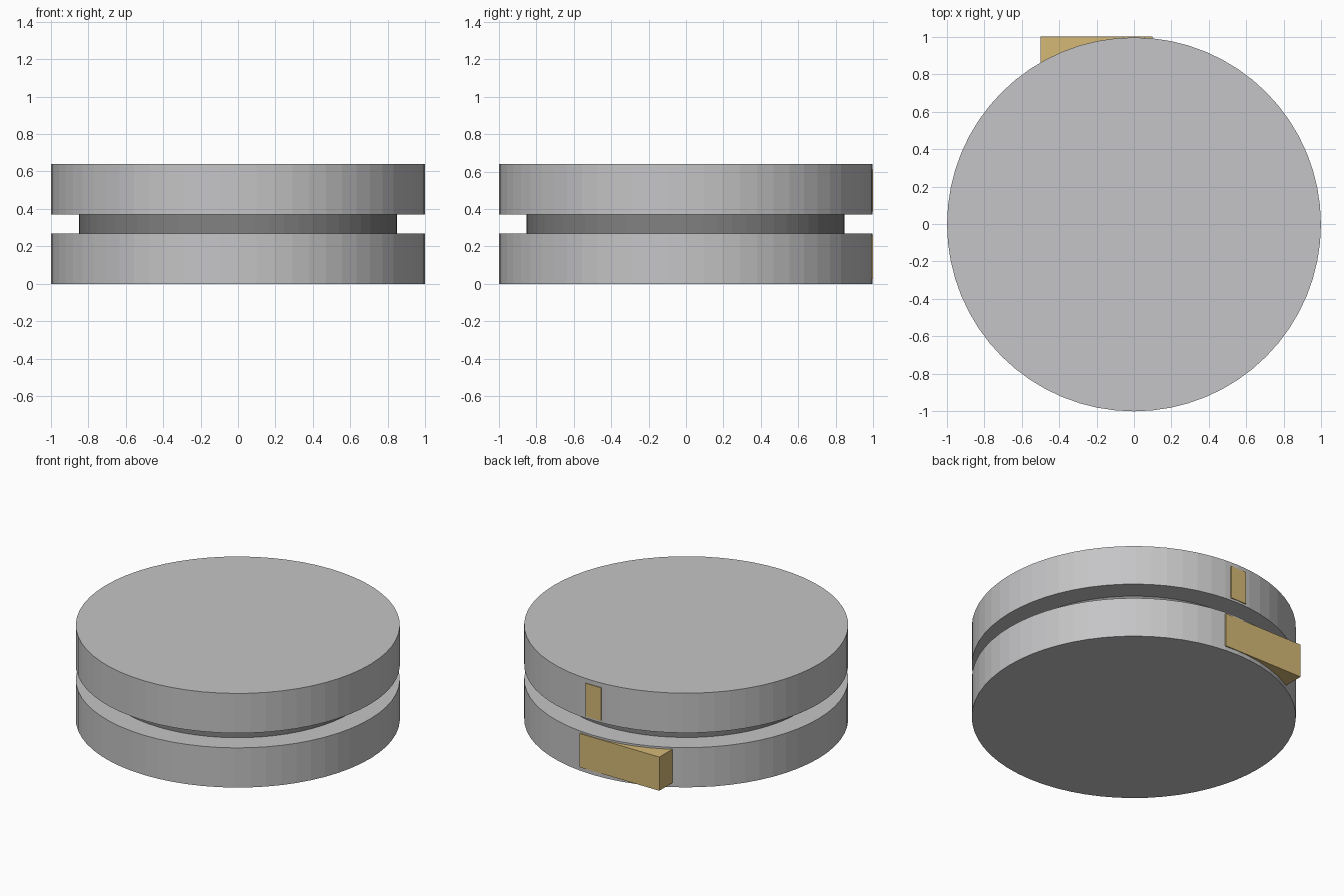
import bpy

cube = bpy.data.objects.get("Cube")
if cube:
    bpy.data.objects.remove(cube, do_unlink=True)


def material(name, rgb):
    mat = bpy.data.materials.new(name)
    mat.use_nodes = True
    color = (*rgb, 1)
    mat.diffuse_color = color
    mat.node_tree.nodes["Principled BSDF"].inputs["Base Color"].default_value = color
    return mat


light_grey = material("light grey", (0.56, 0.56, 0.57))
dark_grey = material("dark grey", (0.22, 0.22, 0.22))
tan = material("tan", (0.66, 0.48, 0.18))

AXIS_Y = -0.002  # the tabs stand slightly proud of the rim at the back


def disc(name, radius, z0, z1, mat):
    bpy.ops.mesh.primitive_cylinder_add(vertices=64, radius=radius, depth=z1 - z0,
                                        location=(0, AXIS_Y, (z0 + z1) / 2))
    obj = bpy.context.object
    obj.name = name
    obj.data.materials.append(mat)


def block(name, low, high, mat):
    center = [(a + b) / 2 for a, b in zip(low, high)]
    bpy.ops.mesh.primitive_cube_add(size=1, location=center)
    obj = bpy.context.object
    obj.name = name
    obj.scale = [b - a for a, b in zip(low, high)]
    bpy.ops.object.transform_apply(location=False, rotation=False, scale=True)
    obj.data.materials.append(mat)


# Two wide discs joined by a narrower hub
disc("lower_disc", 0.998, 0, 0.27, light_grey)
disc("hub", 0.85, 0.27, 0.37, dark_grey)
disc("upper_disc", 0.998, 0.37, 0.64, light_grey)

# Tabs set into the back of the rims
block("lower_tab", (-0.5, 0.85, 0.028), (0.1, 1, 0.257), tan)
block("upper_tab", (-0.06, 0.85, 0.385), (0.056, 1, 0.61), tan)
